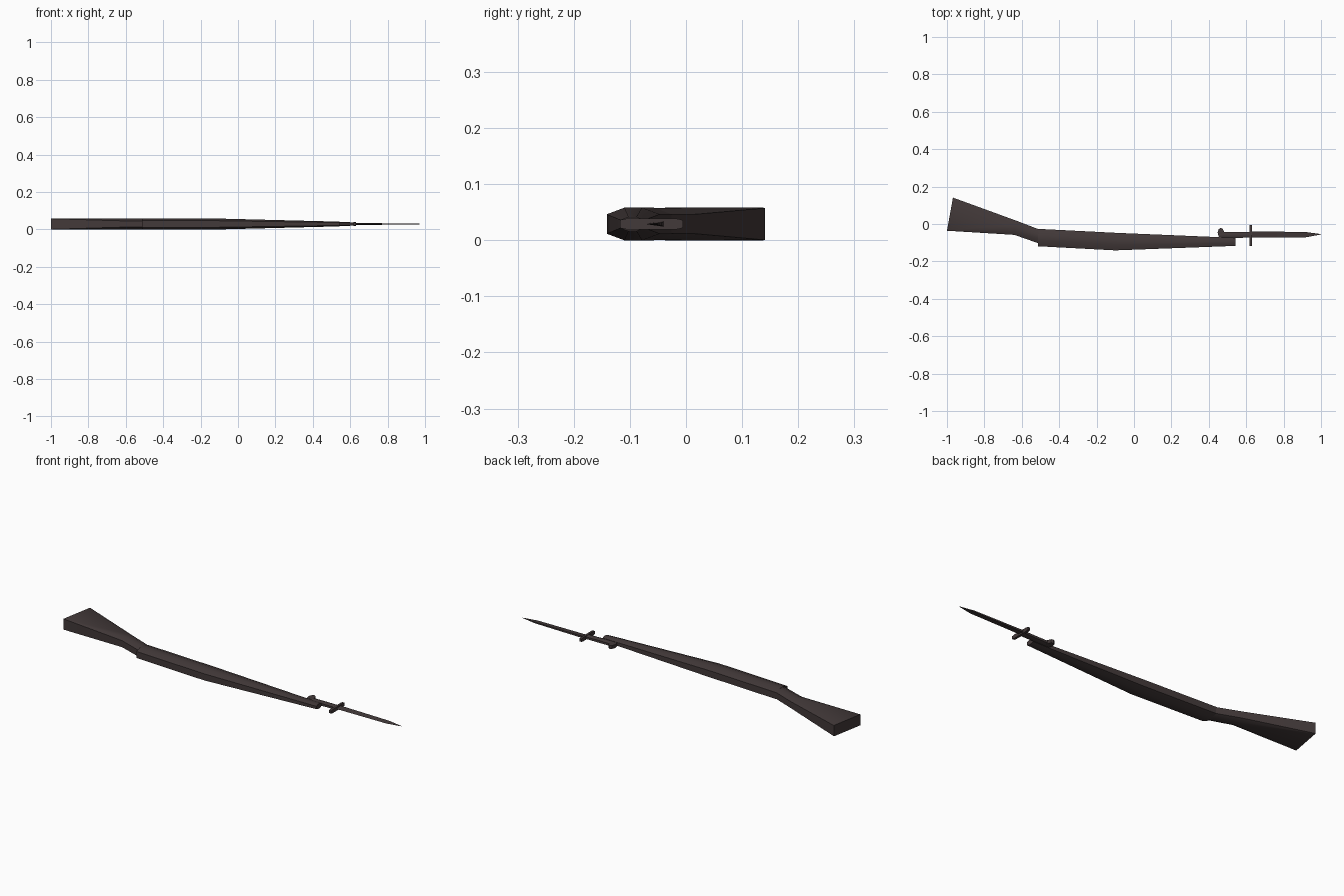
import bpy, bmesh, math

if "Cube" in bpy.data.objects:
    bpy.data.objects.remove(bpy.data.objects["Cube"])

ZC = 0.029  # mid plane of the whole model

mat = bpy.data.materials.new("dark brown")
mat.diffuse_color = (0.055, 0.041, 0.041, 1)
mat.use_nodes = True
mat.node_tree.nodes["Principled BSDF"].inputs["Base Color"].default_value = mat.diffuse_color


def finish(bm, name, smooth=35):
    bmesh.ops.remove_doubles(bm, verts=bm.verts, dist=1e-5)
    bmesh.ops.recalc_face_normals(bm, faces=bm.faces)
    me = bpy.data.meshes.new(name)
    bm.to_mesh(me)
    bm.free()
    me.materials.append(mat)
    ob = bpy.data.objects.new(name, me)
    bpy.context.collection.objects.link(ob)
    bpy.ops.object.select_all(action='DESELECT')
    ob.select_set(True)
    bpy.context.view_layer.objects.active = ob
    bpy.ops.object.shade_smooth_by_angle(angle=math.radians(smooth))
    return ob


def loft(name, sections, smooth=35):
    """Section: upper x, y, lower x, y, half thickness, chamfer height (0..0.5), chamfer inset (0..1)."""
    bm = bmesh.new()
    rings = []
    for xt, yt, xb, yb, h, cy, cz in sections:
        prof = [(cy, 1), (1 - cy, 1), (1, 1 - cz), (1, cz - 1),
                (1 - cy, -1), (cy, -1), (0, cz - 1), (0, 1 - cz)]
        rings.append([bm.verts.new((xb + (xt - xb) * t, yb + (yt - yb) * t, ZC + s * h))
                      for t, s in prof])
    for a, b in zip(rings, rings[1:]):
        for i in range(8):
            j = (i + 1) % 8
            bm.faces.new((a[i], a[j], b[j], b[i]))
    bm.faces.new(rings[0])
    bm.faces.new(rings[-1])
    return finish(bm, name, smooth)


def plate(name, outline, h):
    """Flat xy outline thickened about the mid plane."""
    bm = bmesh.new()
    f = bm.faces.new([bm.verts.new((x, y, ZC - h)) for x, y in outline])
    ext = bmesh.ops.extrude_face_region(bm, geom=[f])['geom']
    for v in ext:
        if isinstance(v, bmesh.types.BMVert):
            v.co.z += 2 * h
    return finish(bm, name)


# butt and wrist: box end easing into an octagonal grip
loft("butt_stock", [
    (-0.968, 0.141, -1.0, -0.036, 0.029, 0.02, 0.02),
    (-0.63, 0.018, -0.64, -0.058, 0.029, 0.30, 0.4),
    (-0.505, -0.030, -0.505, -0.105, 0.028, 0.33, 0.4),
])

# fore stock, deepest near the middle and tapering to the muzzle
loft("fore_stock", [
    (-0.513, -0.026, -0.513, -0.119, 0.029, 0.33, 0.4),
    (-0.10, -0.047, -0.10, -0.141, 0.029, 0.33, 0.4),
    (0.542, -0.074, 0.542, -0.117, 0.0125, 0.33, 0.4),
])

# bayonet
loft("bayonet_handle", [
    (0.455, -0.043, 0.455, -0.075, 0.009, 0.3, 0.4),
    (0.54, -0.043, 0.54, -0.074, 0.010, 0.3, 0.4),
    (0.63, -0.042, 0.63, -0.073, 0.009, 0.3, 0.4),
])
plate("bayonet_pommel", [(0.453, -0.068), (0.447, -0.045), (0.453, -0.028), (0.463, -0.021),
                         (0.474, -0.026), (0.482, -0.043), (0.482, -0.068)], 0.009)
loft("bayonet_guard", [
    (0.618, -0.005, 0.618, -0.118, 0.010, 0.12, 0.3),
    (0.630, -0.005, 0.630, -0.118, 0.010, 0.12, 0.3),
])

# wedge blade: thick back on +y, sharp edge on -y, drawn to a point
bm = bmesh.new()
rings = []
for x, back, edge, h in ((0.625, -0.039, -0.073, 0.005), (0.92, -0.043, -0.071, 0.003),
                         (1.0, -0.054, -0.056, 0.0004)):
    rings.append([bm.verts.new(p) for p in ((x, back, ZC + h), (x, back, ZC - h), (x, edge, ZC))])
for a, b in zip(rings, rings[1:]):
    for i in range(3):
        j = (i + 1) % 3
        bm.faces.new((a[i], a[j], b[j], b[i]))
bm.faces.new(rings[0])
bm.faces.new(rings[-1])
finish(bm, "bayonet_blade", 20)
